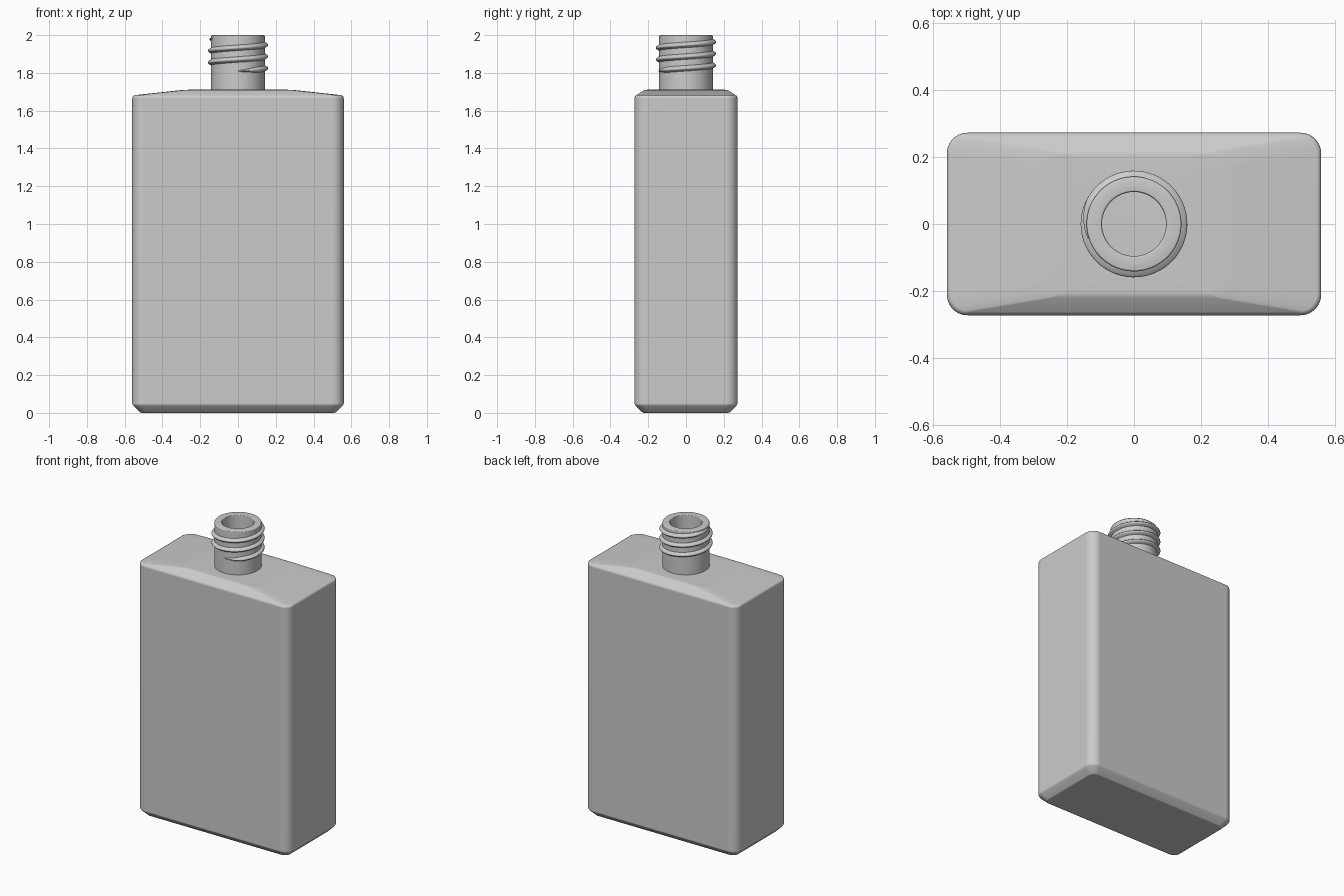
import bpy, bmesh, math

if "Cube" in bpy.data.objects:
    bpy.data.objects.remove(bpy.data.objects["Cube"])


def rounded(hx, hy, r, z, n=14):
    """Rounded rectangle loop, n points per corner."""
    pts = []
    for c, (sx, sy) in enumerate([(1, 1), (-1, 1), (-1, -1), (1, -1)]):
        for j in range(n):
            a = math.pi / 2 * (c + j / (n - 1))
            pts.append((sx * (hx - r) + r * math.cos(a), sy * (hy - r) + r * math.sin(a), z))
    return pts


def circle(r, z, n=56):
    return [(r * math.cos(2 * math.pi * (i + .5) / n), r * math.sin(2 * math.pi * (i + .5) / n), z)
            for i in range(n)]


def loft(name, loops, angle):
    """Skin equal-length loops and cap both ends."""
    bm = bmesh.new()
    rings = [[bm.verts.new(p) for p in loop] for loop in loops]
    n = len(rings[0])
    for a, b in zip(rings, rings[1:]):
        for i in range(n):
            k = (i + 1) % n
            bm.faces.new((a[i], a[k], b[k], b[i]))
    bm.faces.new(rings[0])
    bm.faces.new(rings[-1])
    bmesh.ops.recalc_face_normals(bm, faces=bm.faces)
    mesh = bpy.data.meshes.new(name)
    bm.to_mesh(mesh)
    bm.free()
    ob = bpy.data.objects.new(name, mesh)
    bpy.context.collection.objects.link(ob)
    bpy.ops.object.select_all(action='DESELECT')
    ob.select_set(True)
    bpy.context.view_layer.objects.active = ob
    bpy.ops.object.shade_smooth_by_angle(angle=math.radians(angle))
    ob.modifiers.new("weighted_normals", 'WEIGHTED_NORMAL').keep_sharp = True
    return ob


# Hollow bottle: outside from the base up, over the rim, then down the inside
loft("bottle", [
    rounded(.510, .223, .035, 0),
    rounded(.520, .233, .040, .004),
    rounded(.553, .266, .058, .037),
    rounded(.560, .273, .062, .050),
    rounded(.560, .273, .062, 1.665),
    rounded(.557, .270, .060, 1.676),
    rounded(.547, .262, .056, 1.682),
    rounded(.300, .222, .050, 1.709),
    rounded(.260, .205, .050, 1.711),
    circle(.142, 1.711),
    circle(.142, 1.994),
    circle(.137, 2.0),
    circle(.101, 2.0),
    circle(.096, 1.995),
    circle(.096, 1.68),
    rounded(.260, .190, .050, 1.68),
    rounded(.530, .243, .040, 1.65),
    rounded(.530, .243, .040, .06),
    rounded(.500, .213, .030, .03),
], 55)

# Screw thread: a ridge swept along a right-handed helix with tapered ends
TURNS, STEPS, PITCH, START = 2.8, 160, .062, 1.809
PROFILE = [(-.005, -.017), (.003, -.014), (.014, -.007), (.0175, -.003),
           (.0175, .003), (.014, .007), (.003, .014), (-.005, .017)]
loops = []
for i in range(STEPS + 1):
    t = TURNS * i / STEPS
    a = 2 * math.pi * t - math.pi / 2
    s = min(1, .15 + t / .15, .15 + (TURNS - t) / .15)
    loops.append([((.142 + dr * s) * math.cos(a), (.142 + dr * s) * math.sin(a),
                   START + PITCH * t + dz * s) for dr, dz in PROFILE])
loft("neck_thread", loops, 50)
